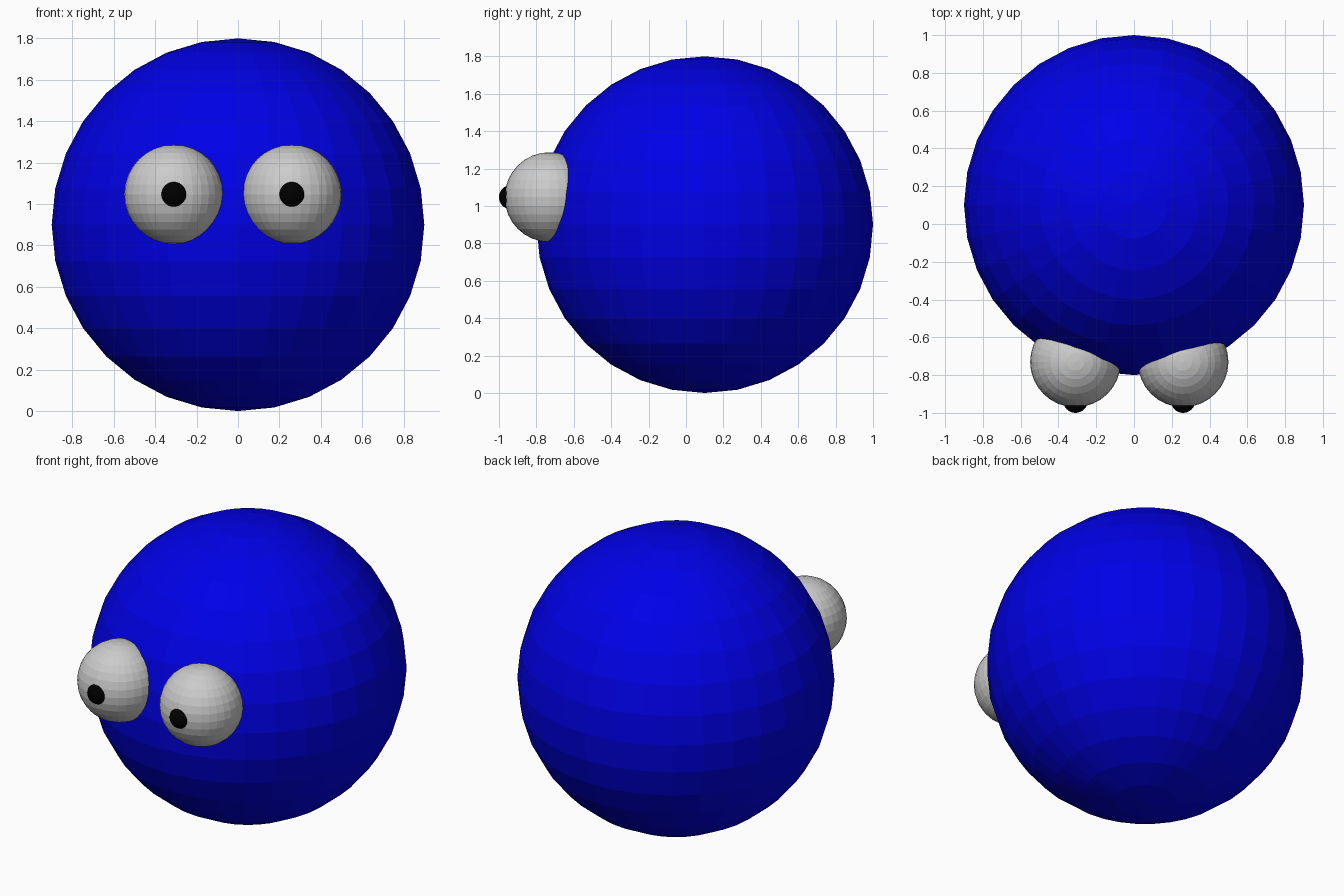
import bpy

if "Cube" in bpy.data.objects:
    bpy.data.objects.remove(bpy.data.objects["Cube"])


def ball(name, radius, location, material=None):
    """Flat-faced 32 x 16 UV sphere."""
    bpy.ops.mesh.primitive_uv_sphere_add(segments=32, ring_count=16,
                                         radius=radius, location=location)
    obj = bpy.context.object
    obj.name = name
    if material:
        obj.data.materials.append(material)
    return obj


def paint(name, color):
    mat = bpy.data.materials.new(name)
    mat.diffuse_color = (*color, 1)
    mat.use_nodes = True
    mat.node_tree.nodes["Principled BSDF"].inputs["Base Color"].default_value = mat.diffuse_color
    return mat


blue = paint("blue", (0.0, 0.0, 0.8))
black = paint("black", (0.0, 0.0, 0.0))

# Round body
ball("body", 0.9, (0, 0.1, 0.9), blue)

# Bulging eyes, slightly off centre, with small pupils set into the front
for side, x in (("left", -0.31), ("right", 0.26)):
    ball(f"{side}_eye", 0.24, (x, -0.73, 1.047))
    ball(f"{side}_pupil", 0.065, (x, -0.935, 1.047), black)
